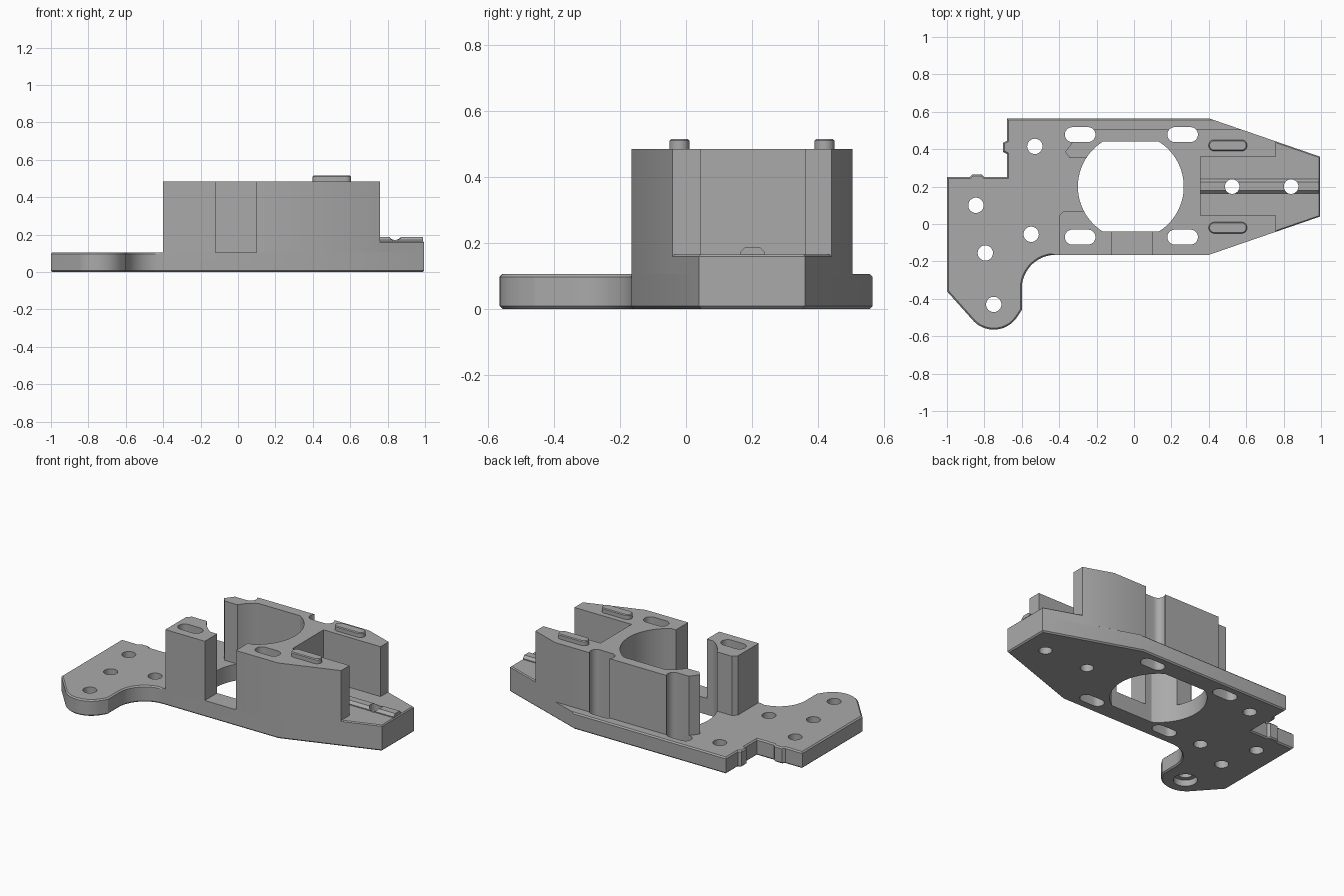
import bpy, bmesh, math
from math import radians, cos, sin

if "Cube" in bpy.data.objects:
    bpy.data.objects.remove(bpy.data.objects["Cube"])

grey = bpy.data.materials.new("machined grey")
grey.use_nodes = True
GREY = (0.4, 0.4, 0.4, 1)
grey.diffuse_color = GREY
grey.node_tree.nodes["Principled BSDF"].inputs["Base Color"].default_value = GREY

PLATE_TOP, NOSE_TOP, BODY_TOP = 0.105, 0.165, 0.485


def arc(cx, cy, r, start, end, n=12):
    """Points along an arc, angles in degrees."""
    angles = [radians(start + (end - start) * i / n) for i in range(n + 1)]
    return [(cx + r * cos(a), cy + r * sin(a)) for a in angles]


def slot(cx, cy, half_length, r):
    d = half_length - r
    return arc(cx + d, cy, r, -90, 90) + arc(cx - d, cy, r, 90, 270)


def circle(cx, cy, r, n=32):
    return arc(cx, cy, r, 0, 360, n)[:-1]


def prism(name, outline, z0, z1, chamfer=None, size=0.01):
    """Extrude an outline upwards; chamfer is a rule choosing rim edges by midpoint."""
    bm = bmesh.new()
    base = bm.faces.new([bm.verts.new((x, y, z0)) for x, y in outline])
    top = bmesh.ops.extrude_face_region(bm, geom=[base])["geom"]
    bmesh.ops.translate(bm, vec=(0, 0, z1 - z0),
                        verts=[v for v in top if isinstance(v, bmesh.types.BMVert)])
    bmesh.ops.recalc_face_normals(bm, faces=bm.faces)
    if chamfer:
        rim = [e for e in bm.edges if abs(e.verts[0].co.z - e.verts[1].co.z) < 1e-5
               and chamfer((e.verts[0].co + e.verts[1].co) / 2)]
        bmesh.ops.bevel(bm, geom=rim, offset=size, segments=1,
                        affect='EDGES', clamp_overlap=True)
    mesh = bpy.data.meshes.new(name)
    bm.to_mesh(mesh)
    bm.free()
    mesh.materials.append(grey)
    obj = bpy.data.objects.new(name, mesh)
    bpy.context.collection.objects.link(obj)
    return obj


def activate(obj):
    bpy.ops.object.select_all(action='DESELECT')
    obj.select_set(True)
    bpy.context.view_layer.objects.active = obj


def cut(obj, outlines, z0=-0.1, z1=0.7):
    """Subtract vertical prisms from an object."""
    for outline in outlines:
        cutter = prism("cutter", outline, z0, z1)
        cutter.hide_render = True
        mod = obj.modifiers.new("cut", 'BOOLEAN')
        mod.operation, mod.solver, mod.object = 'DIFFERENCE', 'EXACT', cutter
        activate(obj)
        bpy.ops.object.modifier_apply(modifier=mod.name)
        bpy.data.objects.remove(cutter)


# Shared openings: flat-sided bore, four long slots, round holes
flat = math.degrees(math.asin(0.24 / 0.283))
bore = arc(-0.017, 0.2, 0.283, -flat, flat, 32) + arc(-0.017, 0.2, 0.283, 180 - flat, 180 + flat, 32)
slots = [slot(x, y, 0.082, 0.04) for x in (-0.288, 0.26) for y in (-0.07, 0.478)]
plate_holes = [circle(x, y, 0.041) for x, y in
               [(-0.53, 0.415), (-0.845, 0.1), (-0.795, -0.155), (-0.55, -0.055), (-0.75, -0.43)]]
nose_holes = [circle(x, 0.2, 0.039) for x in (0.525, 0.84)]

# Base plate with mounting foot and small tabs on the stepped corner
plate_outline = (
    [(-1, 0.25), (-1, -0.36)]
    + arc(-0.75, -0.415, 0.15, 225, 325) + [(-0.6, -0.46)]
    + arc(-0.42, -0.345, 0.18, 180, 90)
    + [(0.4, -0.165), (0.995, 0.04), (0.995, 0.36), (0.4, 0.565), (-0.68, 0.565),
       (-0.68, 0.445), (-0.7, 0.435), (-0.7, 0.385), (-0.68, 0.375), (-0.68, 0.25),
       (-0.8, 0.25), (-0.815, 0.265), (-0.865, 0.265), (-0.88, 0.25)])
plate = prism("base_plate", plate_outline, 0, PLATE_TOP,
              lambda m: m.z < 0.01 or m.x < -0.41 or m.y > 0.55, 0.008)
cut(plate, [bore] + slots + plate_holes + nose_holes)
cut(plate, [circle(-0.75, -0.43, 0.07)], -0.1, 0.04)

# Main body: two arms joined around the bore
body = prism("main_body", [
    (0.1, -0.165), (0.4, -0.165), (0.76, -0.041), (0.76, 0.045), (0.355, 0.045),
    (0.355, 0.36), (0.76, 0.36), (0.76, 0.441), (0.575, 0.505), (-0.25, 0.505),
    (-0.25, 0.47), (-0.32, 0.45), (-0.368, 0.385), (-0.345, 0.355), (-0.2, 0.355),
    (0.1, 0)], PLATE_TOP, BODY_TOP)
cut(body, [bore] + slots)

# Separate front post
post = prism("front_post", [
    (-0.4, -0.165), (-0.12, -0.165), (-0.12, 0.07), (-0.375, 0.07), (-0.4, 0.045)],
    PLATE_TOP, BODY_TOP)
cut(post, [bore, slots[0]])

# Raised nose floor between the arms
nose = prism("nose_block", [
    (0.355, 0.045), (0.76, 0.045), (0.76, -0.041), (0.995, 0.04), (0.995, 0.36),
    (0.76, 0.441), (0.76, 0.36), (0.355, 0.36)], PLATE_TOP, NOSE_TOP,
    lambda m: m.z > 0.16 and m.x > 0.8, 0.006)
cut(nose, nose_holes)

# Low centre ridge along the nose
ridge = prism("nose_ridge", [(0.355, 0.163), (0.99, 0.163), (0.99, 0.24), (0.355, 0.24)],
              NOSE_TOP, 0.187, lambda m: m.z > 0.18 and abs(m.y - 0.2) > 0.02, 0.016)
cut(ridge, nose_holes)

# Locating keys on top of the arms
keys = [prism(name, slot(0.502, y, 0.103, 0.03), BODY_TOP, 0.515, lambda m: m.z > 0.51, 0.005)
        for name, y in (("front_key", -0.02), ("back_key", 0.42))]

for part in [plate, body, post, nose, ridge] + keys:
    activate(part)
    bpy.ops.object.shade_smooth_by_angle(angle=radians(25))
